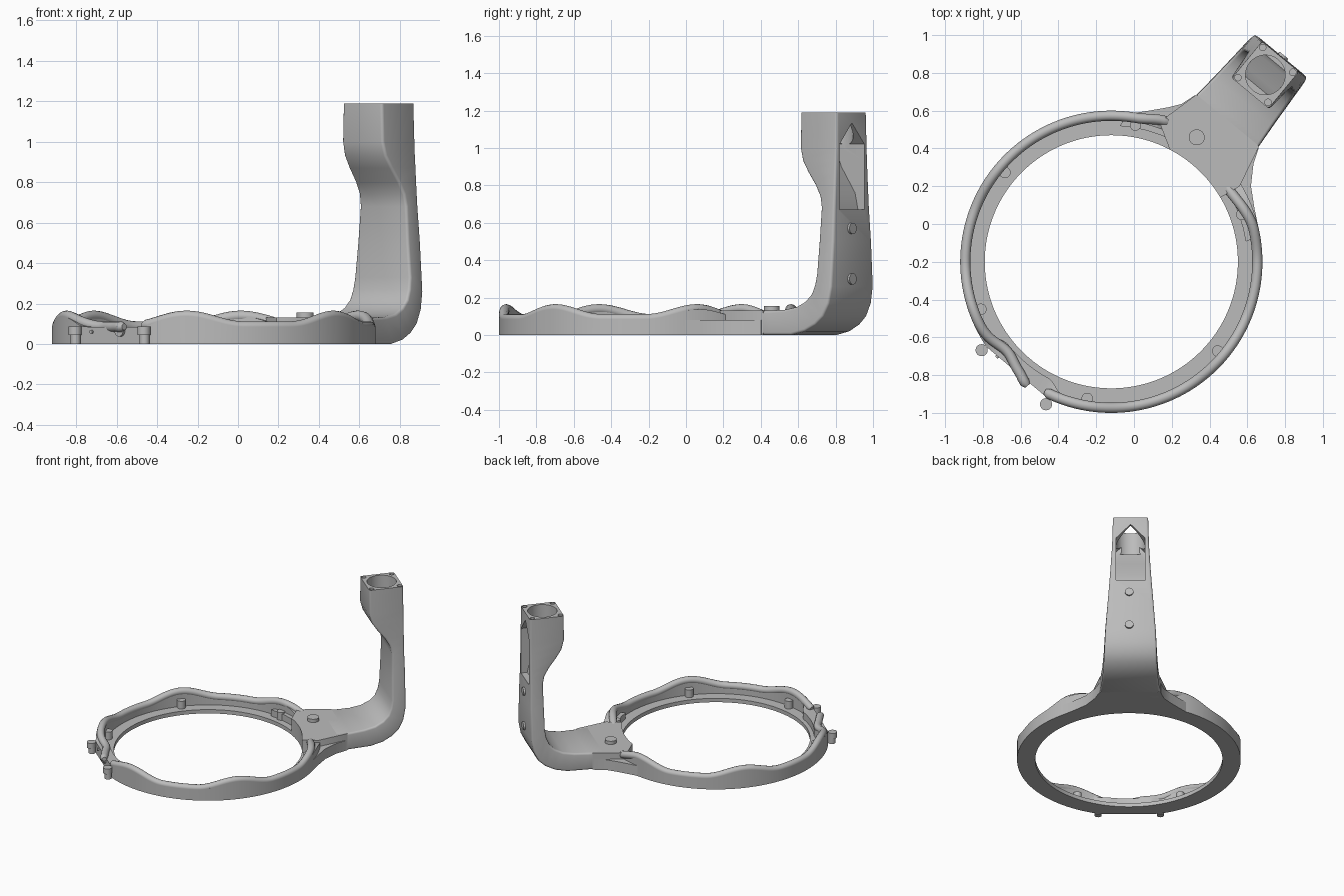
import bpy, bmesh, math
from mathutils import Matrix, Vector

if "Cube" in bpy.data.objects:
    bpy.data.objects.remove(bpy.data.objects["Cube"])

grey = bpy.data.materials.new("plain_grey")
grey.use_nodes = True
GREY = (0.5, 0.5, 0.5, 1)
grey.diffuse_color = GREY
grey.node_tree.nodes["Principled BSDF"].inputs["Base Color"].default_value = GREY

ARM_ANGLE, CLIP_ANGLE = 50.5, 230
RING_IN, RING_OUT = 0.67, 0.80
RING = Matrix.Translation((-0.12, -0.20, 0))
ARM = RING @ Matrix.Rotation(math.radians(ARM_ANGLE), 4, 'Z')
CLIP = RING @ Matrix.Rotation(math.radians(CLIP_ANGLE), 4, 'Z')
parts = []


def finish(name, bm, frame):
    bmesh.ops.recalc_face_normals(bm, faces=bm.faces)
    bm.transform(frame)
    me = bpy.data.meshes.new(name)
    bm.to_mesh(me)
    bm.free()
    me.materials.append(grey)
    ob = bpy.data.objects.new(name, me)
    bpy.context.collection.objects.link(ob)
    parts.append(ob)
    return ob


def skin(name, sections, frame, closed=False):
    """Bridge equal-length point loops into one solid."""
    bm = bmesh.new()
    loops = [[bm.verts.new(p) for p in s] for s in sections]
    pairs = list(zip(loops, loops[1:]))
    if closed:
        pairs.append((loops[-1], loops[0]))
    else:
        bm.faces.new(loops[0])
        bm.faces.new(loops[-1])
    n = len(loops[0])
    for a, b in pairs:
        for i in range(n):
            j = (i + 1) % n
            bm.faces.new((a[i], a[j], b[j], b[i]))
    return finish(name, bm, frame)


def prism(name, outline, z0, z1, frame):
    return skin(name, [[(x, y, z) for x, y in outline] for z in (z0, z1)], frame)


def cylinder(name, pos, r, depth, frame, axis='Z'):
    turn = Matrix.Rotation(math.radians(90), 4, 'Y') if axis == 'X' else Matrix()
    bm = bmesh.new()
    bmesh.ops.create_cone(bm, cap_ends=True, segments=32, radius1=r, radius2=r,
                          depth=depth, matrix=Matrix.Translation(pos) @ turn)
    return finish(name, bm, frame)


def polar(r, deg):
    t = math.radians(deg)
    return (r * math.cos(t), r * math.sin(t))


def ease(t):
    t = max(0.0, min(1.0, t))
    return t * t * (3 - 2 * t)


def bake(ob):
    dg = bpy.context.evaluated_depsgraph_get()
    me = bpy.data.meshes.new_from_object(ob.evaluated_get(dg))
    ob.modifiers.clear()
    ob.data = me


# ring: flat inner flange with a wavy outer wall, flattened at the clip side
def bump(deg):
    d = abs((deg - 20 + 30) % 60 - 30)
    return 0.5 + 0.5 * math.cos(math.pi * d / 21) if d < 21 else 0.0


def tube_z(deg):
    return 0.085 + 0.053 * bump(deg)


def near(deg, centre):
    return abs((deg - centre + 180) % 360 - 180)


def section(deg):
    off = near(deg, CLIP_ANGLE)
    out = min(RING_OUT, 0.77 / math.cos(math.radians(off))) if off < 40 else RING_OUT
    pad = 1 - ease((off - 12) / 8)
    inner = (RING_OUT - 0.05) * (1 - pad) + 0.70 * pad
    top = tube_z(deg) * (1 - pad) + 0.085 * pad
    if near(deg, ARM_ANGLE) < 18:
        top = 0.09
    pts = [(RING_IN, 0), (out, 0), (out, top), (inner, top), (inner, 0.03), (RING_IN, 0.03)]
    return [(*polar(r, deg), z) for r, z in pts]


skin("ring_base", [section(d) for d in range(0, 360, 2)], RING, closed=True)


# round rim tubes, bending inward at their ends
def rim_tube(name, start, end, radius_at):
    rings, r = [], 0.027
    degs = [start + (end - start) * i / 110 for i in range(111)]
    path = [Vector((*polar(radius_at(d), d), tube_z(d))) for d in degs]
    for i, p in enumerate(path):
        t = (path[min(i + 1, 110)] - path[max(i - 1, 0)]).normalized()
        side = t.cross(Vector((0, 0, 1))).normalized()
        up = side.cross(t)
        k = r if 0 < i < 110 else r * 0.6
        rings.append([p + k * (side * c + up * s)
                      for c, s in (polar(1, a * 30) for a in range(12))])
    skin(name, rings, RING)


def left_path(d):
    dip = math.exp(-((d - 221) / 8) ** 2)
    return 0.773 - 0.045 * dip + 0.025 * ease((80 - d) / 12) + 0.02 * ease((d - 230) / 6)


def right_path(d):
    return 0.773 - 0.045 * ease((d - 372) / 22)


rim_tube("left_rim_tube", 67, 236, left_path)
rim_tube("right_rim_tube", 243, 395, right_path)

# locating pins under each wave of the rim
for k in range(6):
    ang = 20 + 60 * k
    cylinder("locating_pin", (*polar(0.735, ang), 0.055), 0.03, 0.07, RING)

# clip side: two headed posts, a stub and a small peg
for lat in (-0.225, 0.22):
    cylinder("post_stem", (0.795, lat, 0.025), 0.025, 0.05, CLIP)
    cylinder("post_head", (0.80, lat, 0.065), 0.032, 0.042, CLIP)
cylinder("clip_stub", (0.77, 0.045, 0.065), 0.028, 0.03, CLIP, 'X')
cylinder("clip_peg", (0.77, -0.14, 0.06), 0.009, 0.02, CLIP, 'X')

# flared foot that blends the arm into the ring
flare = [polar(0.72, a) for a in range(-42, 37, 6)]
flare += [(0.66, 0.43), (0.75, 0.35), (0.82, 0.29), (0.88, 0.245), (0.96, 0.22),
          (0.96, -0.22), (0.88, -0.25), (0.78, -0.315), (0.70, -0.405), (0.61, -0.517)]
prism("arm_flare", flare, 0, 0.08, ARM)

# raised deck between the rim tubes
deck = [polar(RING_IN, a) for a in range(-20, 13, 4)]
deck += [(0.73, 0.27), (0.79, 0.26), (0.97, 0.215), (0.97, -0.215), (0.74, -0.27)]
prism("arm_deck", deck, 0, 0.13, ARM)


# curved upright arm: (outer u, outer z, inner u, inner z, half width)
def loft(name, stations):
    return skin(name, [[(uo, -w, zo), (uo, w, zo), (ui, w, zi), (ui, -w, zi)]
                       for uo, zo, ui, zi, w in stations], ARM)


arm = loft("upright_arm", [
    (0.88, 0, 0.88, 0.13, 0.222), (1.02, 0, 1.0, 0.13, 0.21),
    (1.15, 0, 1.10, 0.135, 0.20), (1.24, 0.02, 1.18, 0.15, 0.195),
    (1.31, 0.055, 1.24, 0.18, 0.19), (1.36, 0.10, 1.28, 0.22, 0.187),
    (1.395, 0.17, 1.30, 0.27, 0.184), (1.412, 0.26, 1.31, 0.33, 0.18),
    (1.414, 0.5, 1.313, 0.5, 0.163), (1.41, 0.68, 1.317, 0.68, 0.15),
    (1.41, 0.74, 1.305, 0.74, 0.146), (1.41, 0.80, 1.27, 0.80, 0.142),
    (1.41, 0.87, 1.215, 0.87, 0.138), (1.41, 0.93, 1.175, 0.93, 0.134),
    (1.41, 1.0, 1.156, 1.0, 0.131), (1.408, 1.19, 1.156, 1.19, 0.126)])

# rounded long edges, kept crisp at the two ends
bm = bmesh.new()
bm.from_mesh(arm.data)
caps = sorted((f for f in bm.faces), key=lambda f: f.calc_center_median().z)
top_edges = set(caps[-1].edges)
sharp = [e for e in bm.edges if e.calc_face_angle(0) > 1.0 and e not in top_edges]
bmesh.ops.bevel(bm, geom=sharp, offset=0.014, segments=3, affect='EDGES', profile=0.5)
bm.to_mesh(arm.data)
bm.free()

# hollow head: pointed window at the back, round bore and screw holes on top
cutters = [
    loft("window_cutter", [
        (1.5, 0.67, 1.365, 0.67, 0.104), (1.5, 0.76, 1.345, 0.76, 0.104),
        (1.5, 0.90, 1.25, 0.90, 0.104), (1.5, 1.02, 1.20, 1.02, 0.104),
        (1.5, 1.13, 1.20, 1.13, 0.004)]),
    cylinder("bore_cutter", (1.282, 0, 1.12), 0.105, 0.24, ARM)]
for du in (-0.103, 0.103):
    for dv in (-0.103, 0.103):
        cutters.append(cylinder("screw_cutter", (1.282 + du, dv, 1.19), 0.017, 0.05, ARM))
for c in cutters:
    c.hide_render = True
    m = arm.modifiers.new("cut", 'BOOLEAN')
    m.operation, m.solver, m.object = 'DIFFERENCE', 'EXACT', c
bpy.context.view_layer.update()
bake(arm)
for c in cutters:
    parts.remove(c)
    bpy.data.objects.remove(c)

# buttons on the back of the arm and on the deck
for z in (0.30, 0.57):
    cylinder("back_button", (1.41, -0.01, z), 0.03, 0.03, ARM, 'X')
cylinder("deck_button", (0.796, 0.07, 0.14), 0.042, 0.03, ARM)

# smooth shading with sharp edges kept
bpy.ops.object.select_all(action='DESELECT')
for ob in parts:
    ob.select_set(True)
bpy.context.view_layer.objects.active = arm
bpy.ops.object.shade_smooth_by_angle(angle=math.radians(35))
